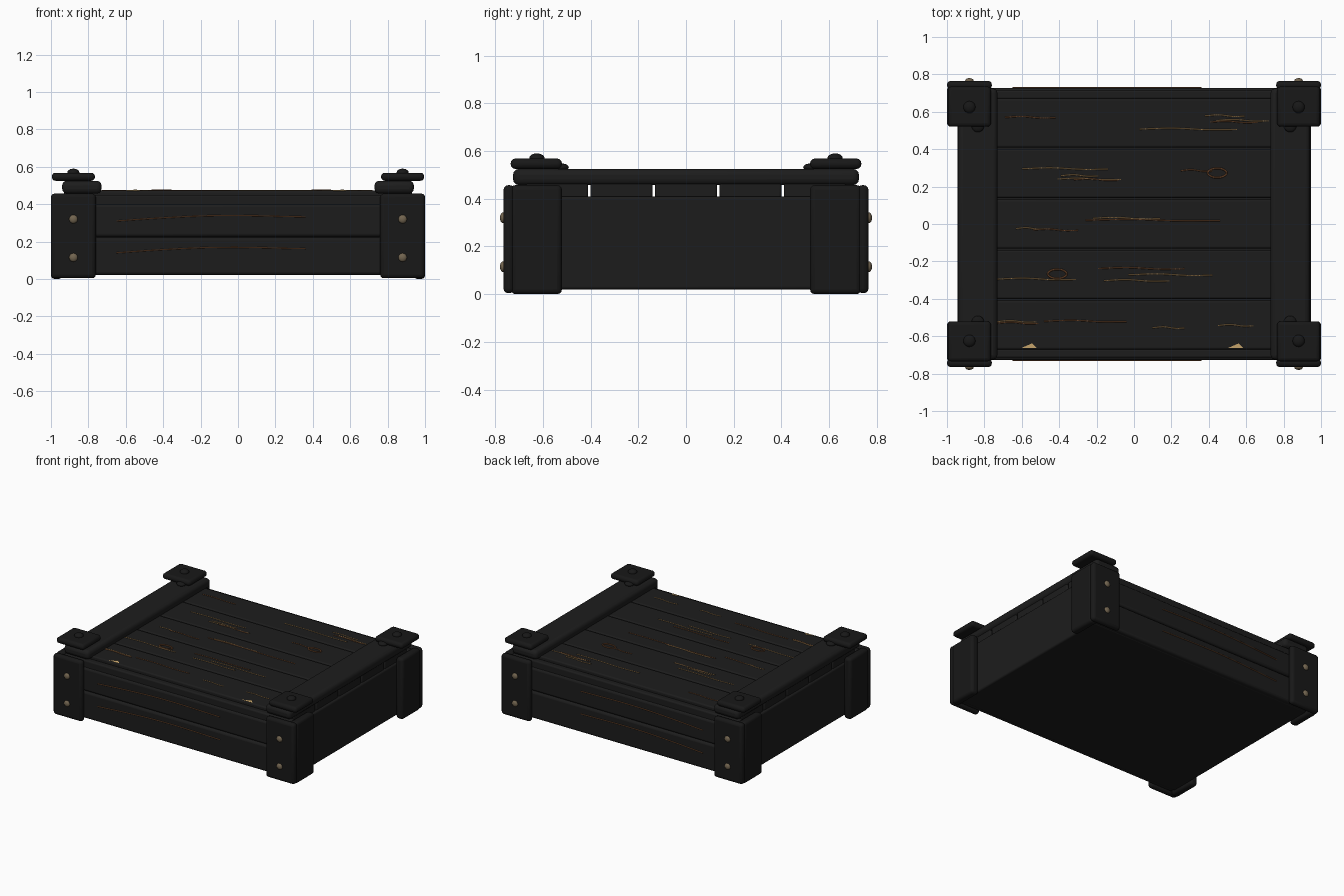
import bpy, math

if "Cube" in bpy.data.objects:
    bpy.data.objects.remove(bpy.data.objects["Cube"])


def material(name, rgb):
    m = bpy.data.materials.new(name)
    m.diffuse_color = (*rgb, 1)
    m.use_nodes = True
    m.node_tree.nodes["Principled BSDF"].inputs["Base Color"].default_value = m.diffuse_color
    return m


WOOD = material("dark_wood", (0.012, 0.012, 0.012))
IRON = material("black_iron", (0.009, 0.009, 0.009))
BRONZE = material("bronze", (0.17, 0.13, 0.08))
BROWN = material("brown_grain", (0.16, 0.065, 0.025))
TAN = material("tan_grain", (0.3, 0.18, 0.07))
CREAM = material("fresh_chip", (0.65, 0.43, 0.17))


def box(name, x, y, z, mat, bevel=0.012):
    """Rounded box from (min, max) ranges."""
    bpy.ops.mesh.primitive_cube_add(
        size=1, location=[(r[0] + r[1]) / 2 for r in (x, y, z)])
    o = bpy.context.object
    o.name = name
    o.scale = [abs(r[1] - r[0]) for r in (x, y, z)]
    bpy.ops.object.transform_apply(location=False, rotation=False, scale=True)
    o.data.materials.append(mat)
    b = o.modifiers.new("rounding", 'BEVEL')
    b.width, b.segments = bevel, 3
    bpy.ops.object.shade_smooth_by_angle(angle=math.radians(40))
    return o


def dome(name, loc, scale, mat):
    bpy.ops.mesh.primitive_uv_sphere_add(segments=20, ring_count=10, radius=1, location=loc)
    o = bpy.context.object
    o.name = name
    o.scale = scale
    o.data.materials.append(mat)
    bpy.ops.object.shade_smooth()


def line(name, pts, mat, closed=False, r=0.0035):
    c = bpy.data.curves.new(name, 'CURVE')
    c.dimensions = '3D'
    c.bevel_depth, c.bevel_resolution, c.resolution_u = r, 1, 6
    c.use_fill_caps = True
    s = c.splines.new('BEZIER')
    s.bezier_points.add(len(pts) - 1)
    for p, co in zip(s.bezier_points, pts):
        p.co = co
        p.handle_left_type = p.handle_right_type = 'AUTO'
    s.use_cyclic_u = closed
    c.materials.append(mat)
    bpy.context.collection.objects.link(bpy.data.objects.new(name, c))


def mirrored(s, a, b):
    return (min(s * a, s * b), max(s * a, s * b))


# crate body
box("crate_body", (-0.945, 0.945), (-0.70, 0.70), (0.02, 0.41), WOOD)

# lid planks with narrow gaps
for i in range(5):
    y = (i - 2) * 0.27
    box("lid_plank", (-0.93, 0.93), (y - 0.13, y + 0.13), (0.40, 0.472), WOOD, 0.01)

for s in (-1, 1):
    # front and back boards with long grain lines
    for z0, z1, g in ((0.022, 0.222, 0.14), (0.226, 0.40, 0.31)):
        box("wall_board", (-0.94, 0.94), mirrored(s, 0.66, 0.728), (z0, z1), WOOD, 0.016)
        line("wall_grain", [(-0.65, s * 0.729, g), (-0.4, s * 0.729, g + 0.017),
                            (-0.1, s * 0.729, g + 0.029), (0.36, s * 0.729, g + 0.022)], BROWN)
    # edge lip between lid and boards
    box("lid_lip", (-0.94, 0.94), mirrored(s, 0.668, 0.715), (0.39, 0.45), WOOD, 0.01)
    # lid end rails
    box("lid_rail", mirrored(s, 0.73, 0.94), (-0.725, 0.725), (0.457, 0.525), WOOD, 0.025)

# iron corners, caps and studs
for sx in (-1, 1):
    for sy in (-1, 1):
        box("corner_front_plate", mirrored(sx, 0.76, 1.0), mirrored(sy, 0.72, 0.765),
            (0.004, 0.457), IRON, 0.02)
        box("corner_side_plate", mirrored(sx, 0.94, 1.0), mirrored(sy, 0.52, 0.735),
            (0, 0.457), IRON, 0.02)
        box("corner_cap", mirrored(sx, 0.765, 0.995), mirrored(sy, 0.52, 0.735),
            (0.525, 0.568), IRON, 0.019)
        dome("cap_stud", (sx * 0.88, sy * 0.625, 0.57), (0.032, 0.032, 0.02), IRON)
        dome("rail_stud", (sx * 0.835, sy * 0.525, 0.532), (0.034, 0.034, 0.016), IRON)
        for z in (0.115, 0.32):
            dome("corner_rivet", (sx * 0.88, sy * 0.765, z), (0.023, 0.015, 0.023), BRONZE)

# lid grain: start x, end x, y
brown = [(-0.69, -0.42, 0.57), (0.25, 0.42, 0.285), (-0.26, 0.46, 0.02), (-0.54, -0.3, -0.032),
         (-0.19, 0.27, -0.238), (-0.48, -0.04, -0.52), (0.41, 0.66, 0.545),
         (-0.32, -0.08, 0.237), (-0.73, -0.51, -0.53)]
tan = [(0.38, 0.59, 0.578), (0.44, 0.72, 0.553), (0.03, 0.55, 0.507), (-0.6, -0.14, 0.295),
       (-0.39, -0.19, 0.258), (-0.41, -0.07, 0.24), (-0.22, 0.14, 0.03),
       (-0.63, -0.47, -0.025), (-0.73, -0.31, -0.295), (-0.03, 0.42, -0.272),
       (-0.16, 0.19, -0.303), (-0.73, -0.52, -0.522), (0.1, 0.27, -0.555), (0.45, 0.64, -0.543)]
for rows, mat in ((brown, BROWN), (tan, TAN)):
    for a, b, y in rows:
        d = b - a
        line("lid_grain", [(a, y, 0.472), (a + d * 0.35, y + 0.005, 0.472),
                           (a + d * 0.7, y - 0.003, 0.472), (b, y - 0.002, 0.472)], mat)

# knots
for sx, x, y in ((1, -0.41, -0.267), (-1, 0.445, 0.273)):
    line("lid_knot", [(x + sx * 0.05 * math.cos(t), y + 0.024 * math.sin(t), 0.474)
                      for t in (i * math.tau / 8 for i in range(8))], BROWN, True, 0.005)

# pale chips on the front lid edge
for x in (-0.56, 0.545):
    m = bpy.data.meshes.new("edge_chip")
    m.from_pydata([(x - 0.045, -0.664, 0.474), (x + 0.04, -0.664, 0.474), (x + 0.015, -0.638, 0.478),
                   (x, -0.655, 0.462)],
                  [], [(0, 1, 2), (0, 3, 1), (1, 3, 2), (2, 3, 0)])
    m.materials.append(CREAM)
    bpy.context.collection.objects.link(bpy.data.objects.new("edge_chip", m))
